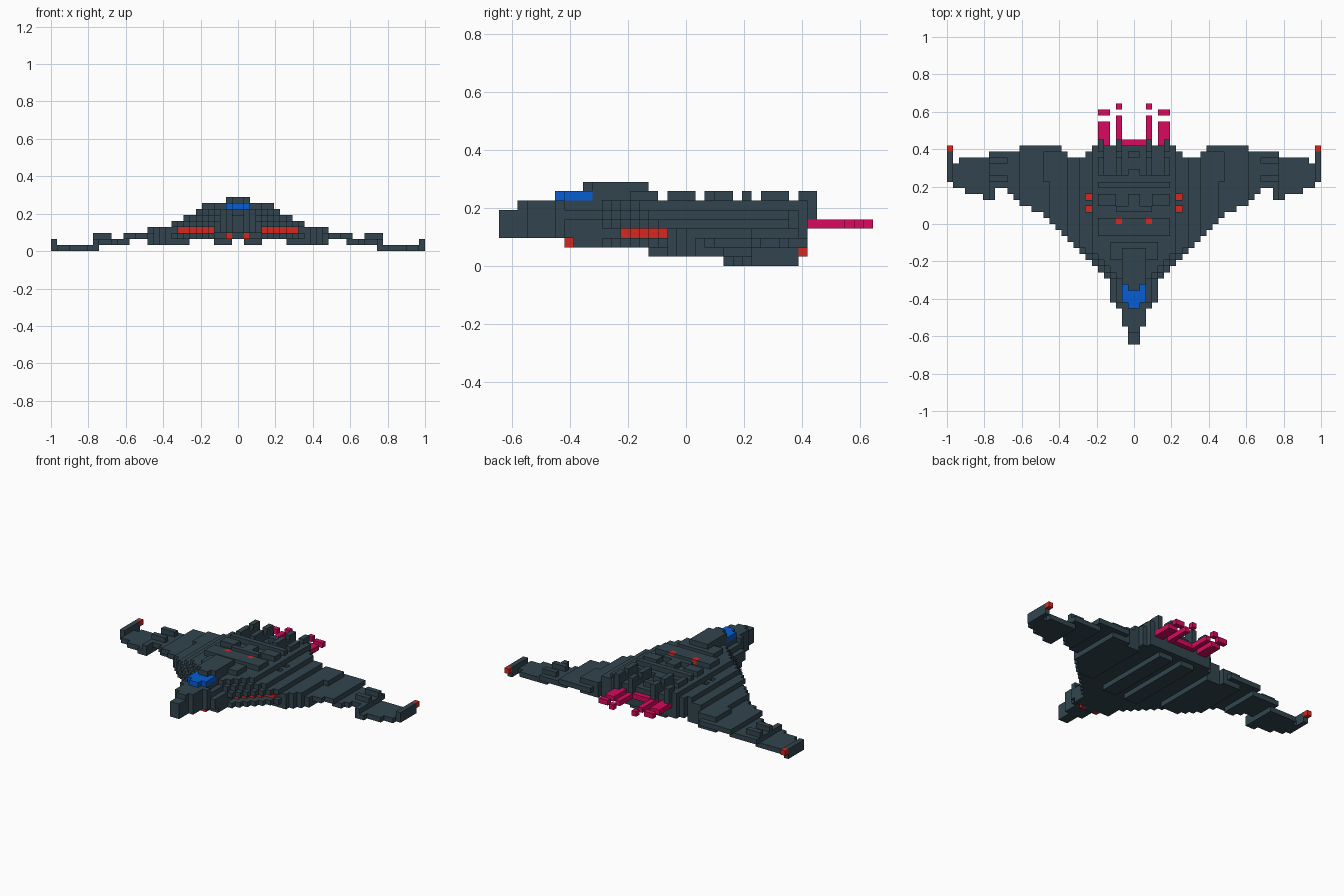
import bpy, bmesh

if "Cube" in bpy.data.objects:
    bpy.data.objects.remove(bpy.data.objects["Cube"])

U = 2 / 62          # block size
Y0 = -20 * U        # nose position


def material(name, rgb):
    m = bpy.data.materials.new(name)
    m.use_nodes = True
    m.diffuse_color = (*rgb, 1)
    m.node_tree.nodes["Principled BSDF"].inputs["Base Color"].default_value = (*rgb, 1)
    return m


slate = material("slate grey", (0.032, 0.060, 0.077))
red = material("signal red", (0.67, 0.021, 0.015))
blue = material("canopy blue", (0.002, 0.11, 0.66))
pink = material("exhaust magenta", (0.68, 0.003, 0.11))


def box(i0, i1, j0, j1, k0, k1):
    """Blocks of a cuboid; i counts outward from the centre line, j back, k up."""
    return {(i, j, k) for i in range(i0, i1) for j in range(j0, j1) for k in range(k0, k1)}


SIDES = [((1, 0, 0), ((1, 0, 0), (1, 1, 0), (1, 1, 1), (1, 0, 1))),
         ((-1, 0, 0), ((0, 0, 0), (0, 0, 1), (0, 1, 1), (0, 1, 0))),
         ((0, 1, 0), ((0, 1, 0), (0, 1, 1), (1, 1, 1), (1, 1, 0))),
         ((0, -1, 0), ((0, 0, 0), (1, 0, 0), (1, 0, 1), (0, 0, 1))),
         ((0, 0, 1), ((0, 0, 1), (1, 0, 1), (1, 1, 1), (0, 1, 1))),
         ((0, 0, -1), ((0, 0, 0), (0, 1, 0), (1, 1, 0), (1, 0, 0)))]


def build(name, half, mat):
    """Mirror the blocks across the centre line and skin their outer faces."""
    cells = half | {(-1 - i, j, k) for i, j, k in half}
    bm = bmesh.new()
    verts = {}
    for c in sorted(cells):
        for n, corners in SIDES:
            if tuple(a + b for a, b in zip(c, n)) in cells:
                continue
            face = []
            for o in corners:
                p = tuple(a + b for a, b in zip(c, o))
                if p not in verts:
                    verts[p] = bm.verts.new((p[0] * U, Y0 + p[1] * U, p[2] * U))
                face.append(verts[p])
            bm.faces.new(face)
    me = bpy.data.meshes.new(name)
    bm.to_mesh(me)
    bm.free()
    me.materials.append(mat)
    bpy.context.collection.objects.link(bpy.data.objects.new(name, me))


def outline(j):
    """Half width of the arrowhead plan at row j."""
    if j < 3:
        return 1
    if j < 6:
        return 2
    if j < 7:
        return 3
    if j < 11:
        return 4
    return {22: 17}.get(j, j - 6 if j < 22 else 19)


def groove(j):
    """Half width of the layer holding the recessed light strips."""
    if j < 17:
        return min(outline(j), max(4, j - 8))
    return 10 if j == 17 else min(outline(j), 14 if j < 27 else 15)


# Stepped hull layers, from the wide base plate up to the spine
hull = set()
for j in range(33):
    w = outline(j)
    layers = {3: groove(j), 4: min(w, 11), 5: min(w if j < 7 else w - 1, 9)}
    if j >= 2:
        layers[6] = min(w if j < 7 else w - 2, 7)
    if j >= 7:
        layers[2] = w if j > 7 else 1
    for k, half in layers.items():
        hull |= box(0, half, j, j + 1, k, k + 1)

# Underside keels
hull |= box(1, 4, 16, 32, 1, 2)
for j in range(18, 32):
    hull |= box(8, min(j - 6, 15), j, j + 1, 1, 2)

# Stern notches beside the engine block
hull -= box(7, 12, 32, 33, 1, 8) | box(8, 11, 31, 32, 1, 8) | box(12, 15, 32, 33, 3, 4)

# Raised spine deck with cross gaps
for half, j0, j1 in [(4, 14, 17), (6, 18, 21), (6, 22, 25), (6, 26, 27)]:
    hull |= box(0, half, j0, j1, 7, 8)
hull -= box(1, 3, 23, 25, 7, 8) | box(3, 6, 22, 23, 7, 8)

# Engine bay with upright fins
hull -= box(0, 2, 28, 33, 6, 7) | box(3, 5, 28, 33, 6, 7)
for i in (2, 5):
    hull |= box(i, i + 1, 28, 34, 5, 7) | box(i, i + 1, 28, 31, 7, 8) | box(i, i + 1, 32, 34, 7, 8)
hull |= box(0, 1, 28, 29, 6, 7) | box(0, 1, 31, 32, 6, 7)

# Head roof behind the canopy
roof = box(0, 2, 10, 16, 8, 9) | box(0, 1, 9, 10, 8, 9) | box(0, 2, 10, 14, 7, 8)

# Canopy
canopy = box(0, 2, 7, 10, 7, 8) | box(0, 1, 6, 7, 7, 8)

# Lights: recessed leading edge strips, nose, deck and sunken shoulder lamps
strips = box(8, 10, 17, 18, 3, 4)
for j in range(13, 17):
    strips |= box(j - 9, j - 8, j, j + 1, 3, 4)
deck_lamps = box(2, 3, 20, 21, 7, 8)
shoulder_lamps = box(7, 8, 22, 23, 4, 5) | box(7, 8, 24, 25, 4, 5)
lamp_wells = box(7, 8, 22, 23, 5, 6) | box(7, 8, 24, 25, 5, 6)
nose_lamps = box(1, 2, 7, 8, 2, 3)
hull -= strips | deck_lamps | shoulder_lamps | lamp_wells

# Wings: inner plate, drooped outer plate, nubs and tip fins
inner = (box(18, 20, 24, 32, 1, 2) | box(20, 21, 25, 32, 1, 2)
         | box(21, 24, 26, 32, 1, 2) | box(23, 24, 24, 26, 0, 2))
nubs = box(21, 24, 27, 28, 2, 3) | box(21, 24, 30, 31, 2, 3)
outer = (box(23, 25, 24, 31, 0, 1) | box(25, 28, 25, 31, 0, 1)
         | box(28, 29, 26, 31, 0, 1) | box(29, 30, 26, 30, 0, 1))
fins = box(30, 31, 27, 32, 0, 2)
tip_lamps = box(30, 31, 32, 33, 1, 2)

# Exhaust bars and detached sparks
exhaust = box(0, 2, 33, 34, 4, 5) | box(2, 3, 33, 38, 4, 5) | box(4, 6, 33, 37, 4, 5)
sparks = box(4, 6, 38, 39, 4, 5) | box(2, 3, 39, 40, 4, 5)

for name, blocks, mat in [
        ("hull", hull, slate), ("head_roof", roof, slate), ("canopy", canopy, blue),
        ("leading_edge_strips", strips, red), ("deck_lamps", deck_lamps, red),
        ("shoulder_lamps", shoulder_lamps, red), ("nose_lamps", nose_lamps, red),
        ("wings", inner | nubs | outer | fins, slate), ("wing_tip_lamps", tip_lamps, red),
        ("exhaust_bars", exhaust, pink), ("exhaust_sparks", sparks, pink)]:
    build(name, blocks, mat)
